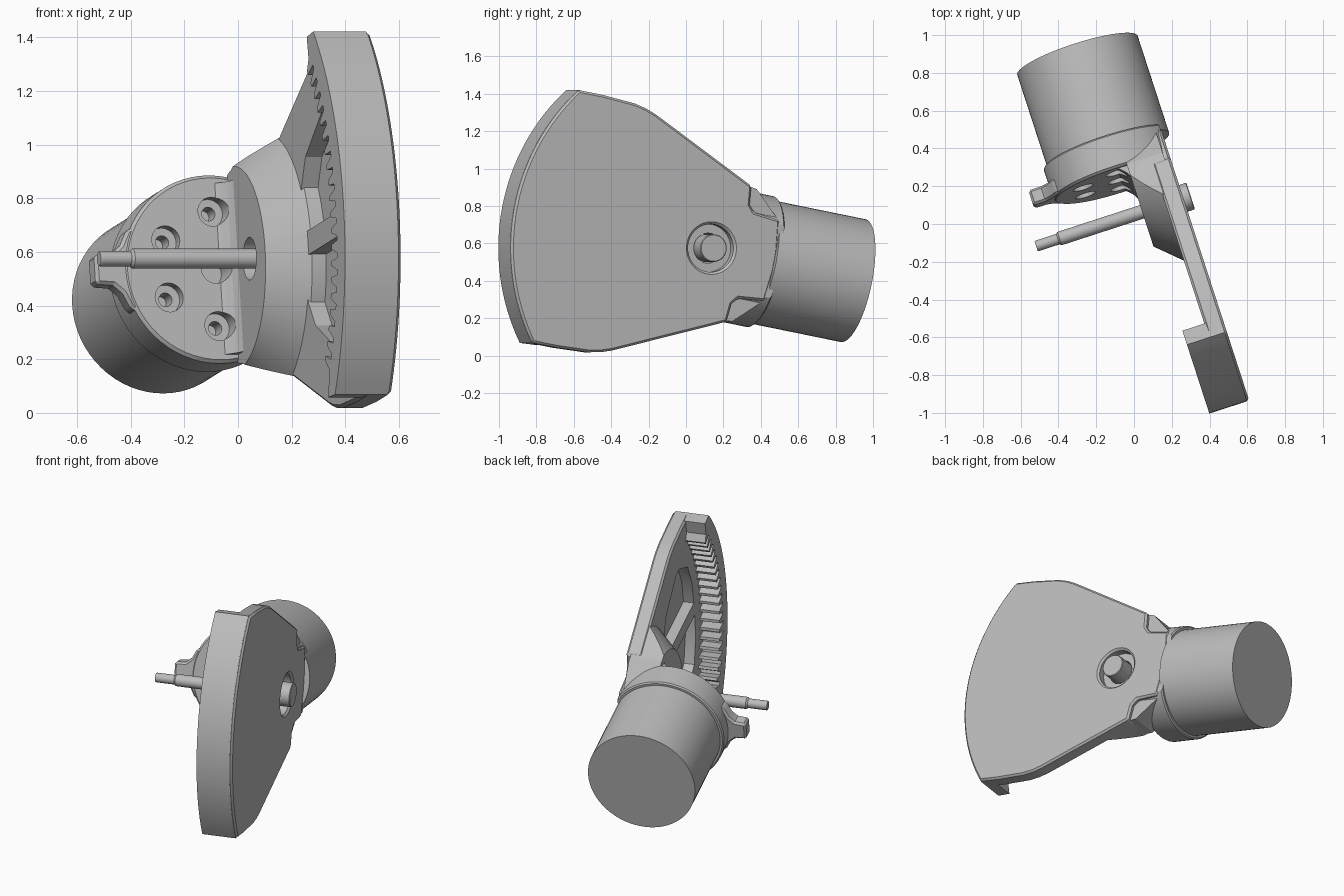
import bpy, bmesh
from math import sin, cos, radians, pi
from mathutils import Matrix, Vector

cube = bpy.data.objects.get("Cube")
if cube:
    bpy.data.objects.remove(cube, do_unlink=True)

# Local frame: x runs along the shaft, y runs back along the motor, z is up
FRAME = (Matrix.Translation((0.262, 0.136, 0.575))
         @ Matrix.Rotation(radians(18), 4, 'Z')
         @ Matrix.Rotation(radians(-11), 4, 'X'))

gray = bpy.data.materials.new("plain gray")
gray.use_nodes = True
gray.diffuse_color = (0.5, 0.5, 0.5, 1)
gray.node_tree.nodes["Principled BSDF"].inputs["Base Color"].default_value = (0.5, 0.5, 0.5, 1)


def place(axis, a, b, t):
    """Point with section coordinates a, b at distance t along the axis."""
    return {'x': Vector((t, a, b)), 'y': Vector((a, t, b)), 'z': Vector((a, b, t))}[axis]


def loft(name, axis, sections):
    """Solid through matching outlines, given as (distance, points)."""
    bm = bmesh.new()
    rings = [[bm.verts.new(place(axis, a, b, t)) for a, b in pts] for t, pts in sections]
    n = len(rings[0])
    for r, s in zip(rings, rings[1:]):
        for i in range(n):
            bm.faces.new((r[i], r[(i + 1) % n], s[(i + 1) % n], s[i]))
    bm.faces.new(rings[0])
    bm.faces.new(rings[-1])
    bmesh.ops.recalc_face_normals(bm, faces=bm.faces)
    mesh = bpy.data.meshes.new(name)
    bm.to_mesh(mesh)
    bm.free()
    mesh.materials.append(gray)
    ob = bpy.data.objects.new(name, mesh)
    bpy.context.collection.objects.link(ob)
    ob.matrix_world = FRAME
    return ob


def prism(name, axis, pts, t0, t1):
    return loft(name, axis, [(t0, pts), (t1, pts)])


def circle(ca, cb, r, n=48):
    return [(ca + r * cos(2 * pi * i / n), cb + r * sin(2 * pi * i / n)) for i in range(n)]


def turned(name, axis, ca, cb, profile, n=48):
    """Round part from (distance, radius) pairs."""
    return loft(name, axis, [(t, circle(ca, cb, r, n)) for t, r in profile])


def apply_modifier(ob, mod):
    bpy.ops.object.select_all(action='DESELECT')
    bpy.context.view_layer.objects.active = ob
    ob.select_set(True)
    bpy.ops.object.modifier_apply(modifier=mod.name)


def boolean(ob, other, operation):
    mod = ob.modifiers.new("boolean", 'BOOLEAN')
    mod.operation = operation
    mod.solver = 'EXACT'
    mod.object = other
    bpy.context.view_layer.update()
    apply_modifier(ob, mod)
    bpy.data.objects.remove(other, do_unlink=True)


def bevel(ob, width, segments=1):
    mod = ob.modifiers.new("bevel", 'BEVEL')
    mod.width = width
    mod.segments = segments
    mod.limit_method = 'ANGLE'
    mod.angle_limit = radians(40)
    apply_modifier(ob, mod)


def smooth(ob):
    bpy.ops.object.select_all(action='DESELECT')
    bpy.context.view_layer.objects.active = ob
    ob.select_set(True)
    bpy.ops.object.shade_smooth_by_angle(angle=radians(25))


def arc(r, half, n):
    """Arc around the shaft, from top to bottom, on the front side."""
    return [(-r * cos(a), r * sin(a))
            for a in (radians(half * (1 - 2 * i / n)) for i in range(n + 1))]


def mirrored(pts):
    return pts + [(a, -b) for a, b in reversed(pts)]


# Sector plate with a notched back edge
edge = [(0.37, 0.05), (0.35, 0.22), (0.2, 0.235), (0.17, 0.27), (0.16, 0.37),
        (-0.44, 0.643), (-0.5, 0.664), (-0.57, 0.678), (-0.75, 0.688)]
outline = edge + arc(1.125, 37.7, 32) + [(a, -b) for a, b in reversed(edge)]
body = prism("sector_bracket", 'x', outline, -0.1, 0)
bevel(body, 0.012)

# Two lightening pockets on the inner face
pocket = [(-0.26, 0.045), (-0.26, 0.2), (-0.34, 0.32), (-0.57, 0.45), (-0.64, 0.45),
          (-0.79, 0.36), (-0.85, 0.2), (-0.86, 0.045)]
for side in (1, -1):
    cutter = prism("pocket_cutter", 'x', [(a, b * side) for a, b in pocket], -0.15, -0.035)
    boolean(body, cutter, 'DIFFERENCE')

# Rim with inward teeth
TEETH, SPAN = 20, 36.0
teeth = []
for i in range(TEETH):
    for f, r in ((0.0, 1.03), (0.3, 1.03), (0.5, 0.965), (0.8, 0.965)):
        a = radians(-SPAN + 2 * SPAN * (i + f) / TEETH)
        teeth.append((-r * cos(a), r * sin(a)))
rim = prism("rim", 'x', arc(1.126, 37.75, 32) + [(-0.81, -0.684)] + teeth
            + [(-0.815, 0.6), (-0.81, 0.684)], -0.222, -0.015)
boolean(body, rim, 'UNION')

# Conical boss trimmed to the sector edges
boss = turned("boss", 'x', 0.19, 0, [(-0.23, 0.38), (-0.09, 0.51), (-0.03, 0.51)], 64)
trim = prism("boss_trim", 'x', mirrored([(0.362, 0.21), (0.2, 0.36), (0.158, 0.366),
                                         (-0.45, 0.641)]), -0.4, 0.2)
boolean(boss, trim, 'INTERSECT')
boolean(body, boss, 'UNION')

# Motor collar, cut flush with the plate
collar = turned("collar", 'y', -0.3, 0, [(0.2, 0.345), (0.212, 0.357), (0.376, 0.357),
                                         (0.384, 0.349)], 64)
flush = prism("flush_trim", 'y', [(-0.9, -0.6), (-0.003, -0.6), (-0.003, 0.6), (-0.9, 0.6)], 0, 0.6)
boolean(collar, flush, 'INTERSECT')
boolean(body, collar, 'UNION')

# Fillet between collar face and boss
fillet = prism("fillet", 'z', [(-0.29, 0.206), (-0.27, 0.19), (-0.245, 0.165), (-0.225, 0.13),
                               (-0.215, 0.22), (-0.28, 0.22)], -0.325, 0.325)
boolean(body, fillet, 'UNION')

# Side lug
lug = prism("lug", 'y', mirrored([(-0.768, 0.055), (-0.7, 0.06), (-0.665, 0.09),
                                  (-0.635, 0.15), (-0.5, 0.2)]), 0.205, 0.29)
bevel(lug, 0.012)
boolean(body, lug, 'UNION')

# Counterbored bolt holes and centre bore
for angle in (90, 150, 210, 270):
    cx = -0.3 + 0.217 * cos(radians(angle))
    cz = 0.217 * sin(radians(angle))
    boolean(body, turned("bolt_cutter", 'y', cx, cz,
                         [(0.05, 0.055), (0.245, 0.055), (0.246, 0.026), (0.32, 0.026)], 24),
            'DIFFERENCE')
boolean(body, turned("bore_cutter", 'y', -0.3, 0, [(0.1, 0.055), (0.3, 0.055)], 24), 'DIFFERENCE')

# Shaft hole and outer recess
boolean(body, turned("hole_cutter", 'x', 0, 0, [(-0.35, 0.08), (0.05, 0.08)]), 'DIFFERENCE')
boolean(body, turned("recess_cutter", 'x', 0, 0, [(-0.06, 0.128), (-0.012, 0.128),
                                                  (0.002, 0.143), (0.05, 0.143)]), 'DIFFERENCE')
smooth(body)

# Motor can
smooth(turned("motor", 'y', -0.3, 0, [(0.36, 0.335), (0.91, 0.335)], 64))

# Shaft with thin tip and wide head
smooth(turned("shaft", 'x', 0, 0, [(-0.82, 0.026), (-0.815, 0.029), (-0.7, 0.029), (-0.69, 0.037),
                                   (-0.09, 0.037), (-0.09, 0.074), (0.036, 0.074), (0.04, 0.07)], 32))
